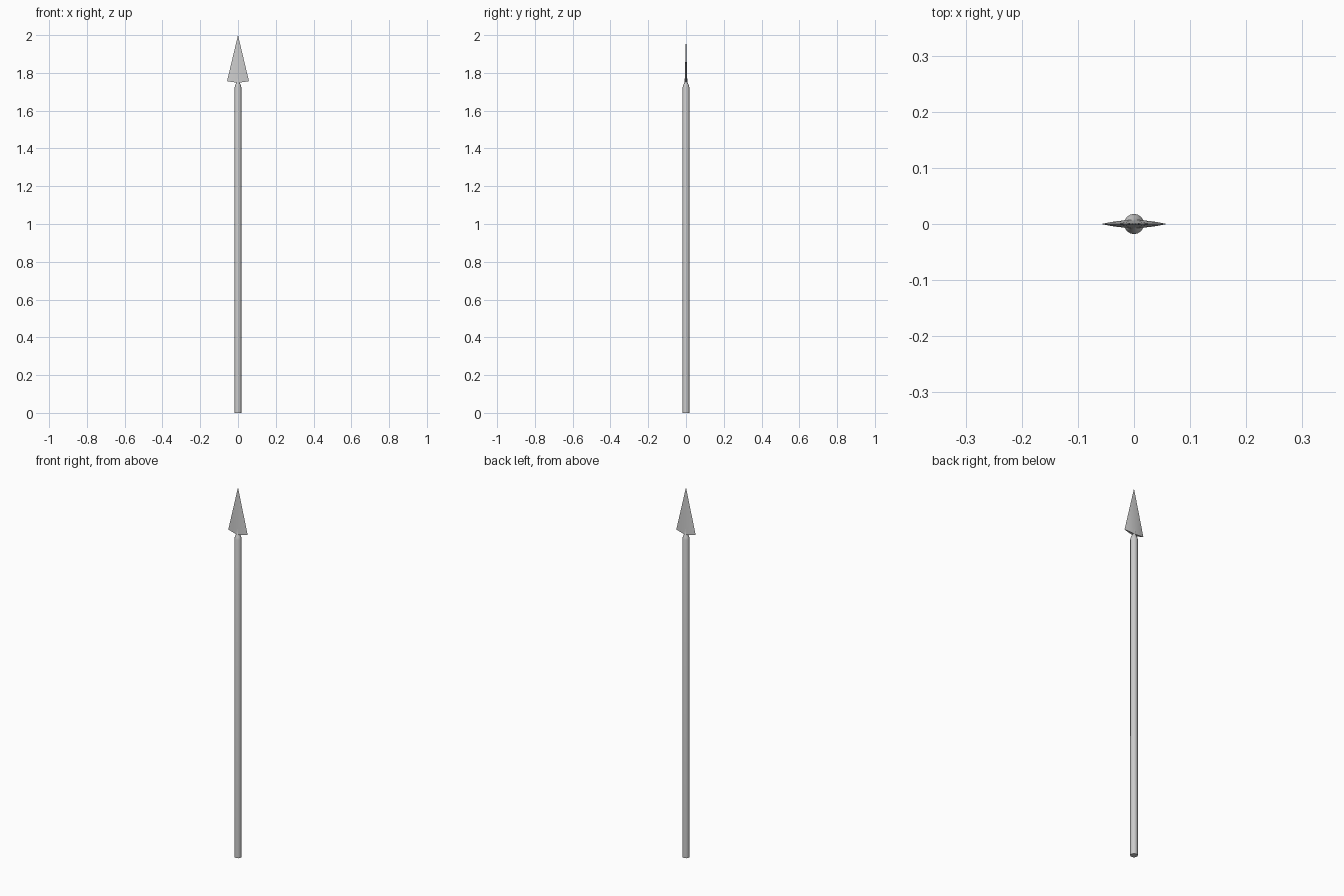
import bpy, bmesh, math

if "Cube" in bpy.data.objects:
    bpy.data.objects.remove(bpy.data.objects["Cube"])


def loft(name, rings, tip=None, smooth=True):
    """Skin equal-length point rings; close the bottom, and the top with a cap or a tip."""
    bm = bmesh.new()
    loops = [[bm.verts.new(p) for p in ring] for ring in rings]
    n = len(loops[0])
    for a, b in zip(loops, loops[1:]):
        for i in range(n):
            j = (i + 1) % n
            bm.faces.new((a[i], a[j], b[j], b[i]))
    bm.faces.new(loops[0][::-1])
    if tip:
        t = bm.verts.new(tip)
        for i in range(n):
            bm.faces.new((loops[-1][i], loops[-1][(i + 1) % n], t))
    else:
        bm.faces.new(loops[-1])
    bmesh.ops.recalc_face_normals(bm, faces=bm.faces)
    me = bpy.data.meshes.new(name)
    bm.to_mesh(me)
    bm.free()
    ob = bpy.data.objects.new(name, me)
    bpy.context.collection.objects.link(ob)
    if smooth:
        bpy.ops.object.select_all(action='DESELECT')
        ob.select_set(True)
        bpy.context.view_layer.objects.active = ob
        bpy.ops.object.shade_smooth_by_angle(angle=math.radians(30))
    return ob


def circle(r, z, n=16):
    return [(r * math.cos(2 * math.pi * i / n), r * math.sin(2 * math.pi * i / n), z)
            for i in range(n)]


def lens(w, t, z_mid, z_edge, half=8):
    """Thin pointed cross-section, with the outer edges at a different height."""
    pts = []
    for side in (1, -1):
        for i in range(half):
            u = side * (1 - 2 * i / half)
            pts.append((w * u, side * t * (1 - u * u), z_mid + (z_edge - z_mid) * abs(u)))
    return pts


# Shaft with tapered shoulder and thin neck reaching into the blade
loft("shaft", [circle(r, z) for r, z in
               ((0.018, 0), (0.018, 1.722), (0.014, 1.737), (0.008, 1.748), (0.006, 1.78))])

# Flat pointed blade with a slightly bowed base
loft("blade", [lens(0.058, 0.007, 1.747, 1.756)], tip=(0, 0, 2.0))
